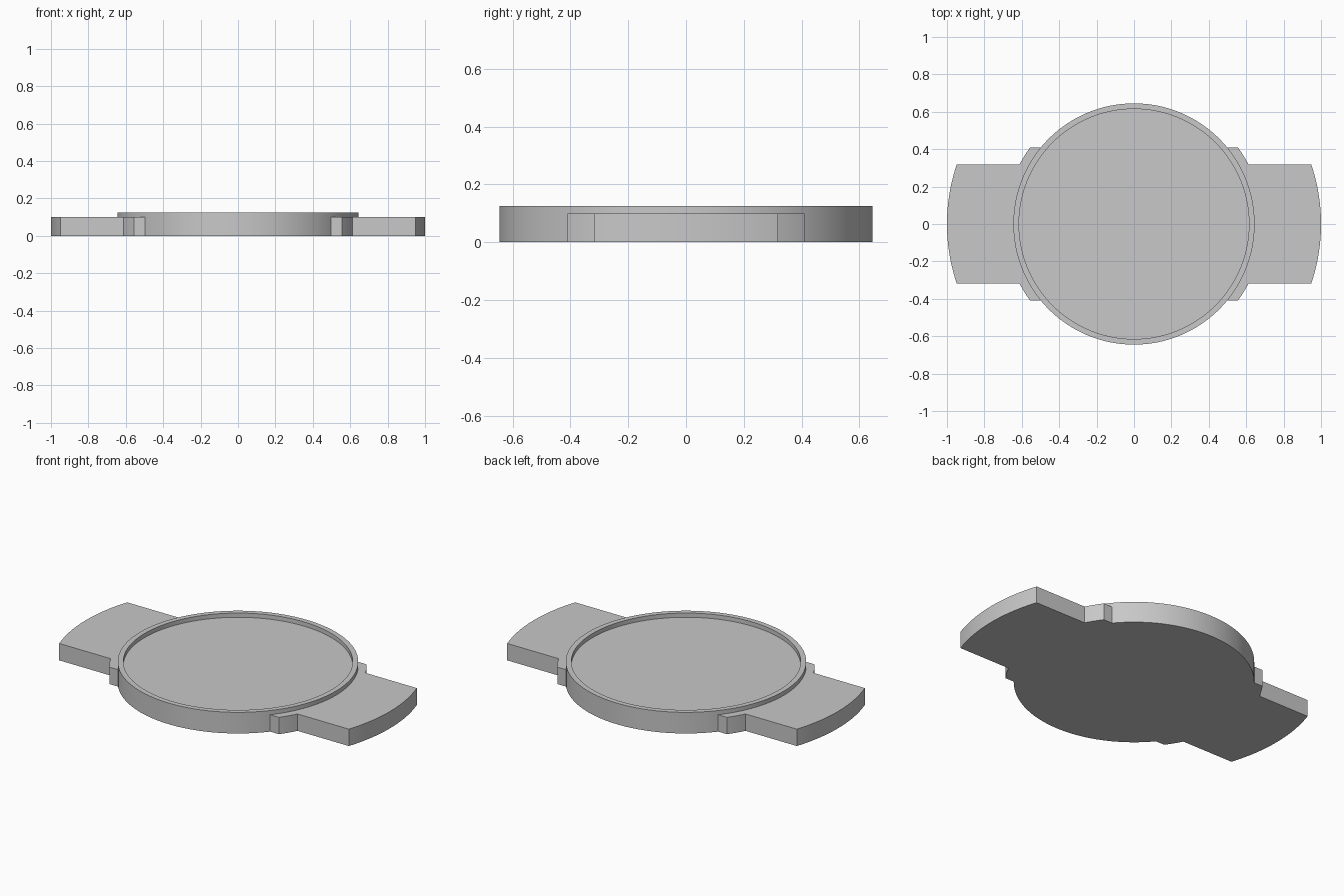
import bpy, bmesh
from math import asin, cos, sin, sqrt, pi, radians

cube = bpy.data.objects.get("Cube")
if cube:
    bpy.data.objects.remove(cube, do_unlink=True)

DISC_R, RECESS_R, SHOULDER_R, WING_R = 0.645, 0.615, 0.69, 1.0
HEIGHT, WING_H = 0.125, 0.10
WING_Y, SHOULDER_Y = 0.318, 0.41

grey = bpy.data.materials.new("plain grey")
grey.use_nodes = True
colour = (0.58, 0.58, 0.58, 1)
grey.diffuse_color = colour
grey.node_tree.nodes["Principled BSDF"].inputs["Base Color"].default_value = colour


def finish(name, bm):
    bmesh.ops.recalc_face_normals(bm, faces=bm.faces)
    mesh = bpy.data.meshes.new(name)
    bm.to_mesh(mesh)
    bm.free()
    mesh.materials.append(grey)
    obj = bpy.data.objects.new(name, mesh)
    bpy.context.collection.objects.link(obj)
    bpy.ops.object.select_all(action='DESELECT')
    obj.select_set(True)
    bpy.context.view_layer.objects.active = obj
    bpy.ops.object.shade_smooth_by_angle(angle=radians(25))
    return obj


def arc(radius, y0, y1, steps):
    """Arc about the origin on the +x side, from height y0 to y1."""
    a0, a1 = asin(y0 / radius), asin(y1 / radius)
    angles = [a0 + (a1 - a0) * i / steps for i in range(steps + 1)]
    return [(radius * cos(a), radius * sin(a)) for a in angles]


# Round tray: a lathed profile with a raised rim and shallow recess
bm = bmesh.new()
SIDES = 128
profile = [(DISC_R, 0), (DISC_R, HEIGHT), (RECESS_R, HEIGHT), (RECESS_R, WING_H)]
rings = [[bm.verts.new((r * cos(2 * pi * i / SIDES), r * sin(2 * pi * i / SIDES), z))
          for i in range(SIDES)] for r, z in profile]
for low, high in zip(rings, rings[1:]):
    for i in range(SIDES):
        j = (i + 1) % SIDES
        bm.faces.new((low[i], low[j], high[j], high[i]))
bm.faces.new(rings[0][::-1])
bm.faces.new(rings[-1])
finish("round_tray", bm)

# Side wings: curved tip, stepped shoulders, inner edge tucked into the rim
inner = DISC_R - 0.01
outline = (arc(SHOULDER_R, -SHOULDER_Y, -WING_Y, 6)
           + arc(WING_R, -WING_Y, WING_Y, 24)
           + arc(SHOULDER_R, WING_Y, SHOULDER_Y, 6)
           + arc(inner, SHOULDER_Y, -SHOULDER_Y, 32))
for name, side in (("left_wing", 1), ("right_wing", -1)):
    bm = bmesh.new()
    base = bm.faces.new([bm.verts.new((side * x, y, 0)) for x, y in outline])
    top = bmesh.ops.extrude_face_region(bm, geom=[base], use_keep_orig=True)
    moved = [g for g in top["geom"] if isinstance(g, bmesh.types.BMVert)]
    bmesh.ops.translate(bm, verts=moved, vec=(0, 0, WING_H))
    finish(name, bm)
